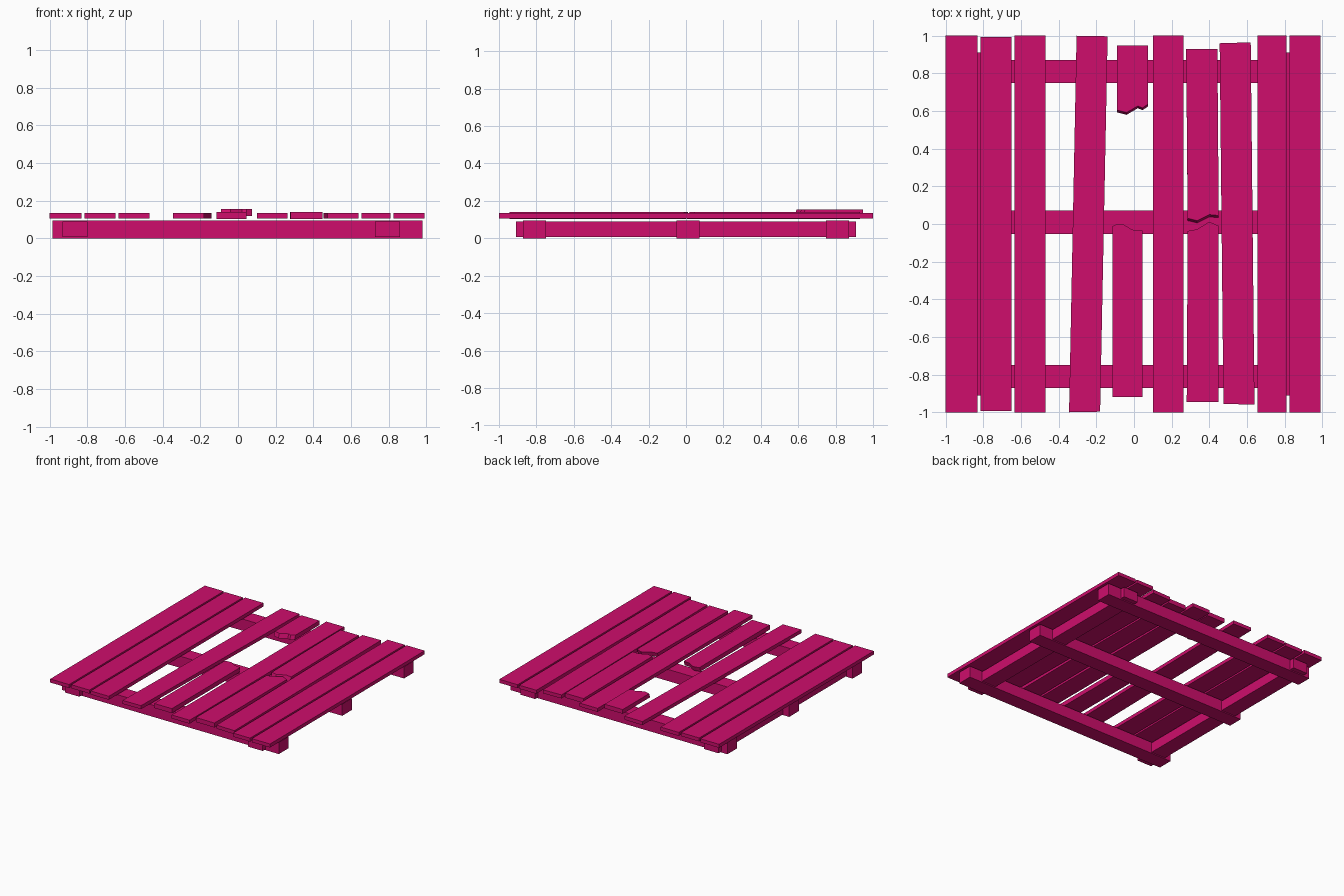
import bpy
import bmesh

cube = bpy.data.objects.get("Cube")
if cube:
    bpy.data.objects.remove(cube, do_unlink=True)

paint = bpy.data.materials.new("magenta paint")
paint.use_nodes = True
color = (0.62, 0.004, 0.15, 1)
paint.diffuse_color = color
paint.node_tree.nodes["Principled BSDF"].inputs["Base Color"].default_value = color


def slab(name, outline, z0, z1, broken=0, slant=0):
    """Extrude a counter-clockwise outline; the first `broken` corners lean at the base."""
    bm = bmesh.new()
    low = [bm.verts.new((x, y - (slant if i < broken else 0), z0))
           for i, (x, y) in enumerate(outline)]
    top = [bm.verts.new((x, y, z1)) for x, y in outline]
    bm.faces.new(low[::-1])
    bm.faces.new(top)
    n = len(outline)
    for i in range(n):
        j = (i + 1) % n
        bm.faces.new((low[i], low[j], top[j], top[i]))
    bmesh.ops.recalc_face_normals(bm, faces=bm.faces)
    mesh = bpy.data.meshes.new(name)
    bm.to_mesh(mesh)
    bm.free()
    mesh.materials.append(paint)
    obj = bpy.data.objects.new(name, mesh)
    bpy.context.collection.objects.link(obj)
    return obj


def box(name, x0, x1, y0, y1, z0, z1):
    return slab(name, [(x0, y0), (x1, y0), (x1, y1), (x0, y1)], z0, z1)


# Frame: three cross beams and two side beams
for name, y in (("front", -0.81), ("middle", 0.01), ("back", 0.81)):
    box(name + "_cross_beam", -0.985, 0.98, y - 0.062, y + 0.062, 0, 0.095)
for name, x in (("right", -0.865), ("left", 0.795)):
    box(name + "_side_beam", x - 0.066, x + 0.066, -0.91, 0.91, 0.008, 0.09)

# Whole straight deck planks
LOW, HIGH = 0.105, 0.134
planks = [(-1, -0.83, 1), (-0.815, -0.65, 0.993), (-0.635, -0.47, 1),
          (0.10, 0.262, 1), (0.655, 0.81, 1), (0.825, 0.99, 1)]
for i, (x0, x1, y) in enumerate(planks):
    box(f"deck_plank_{i + 1}", x0, x1, -y, y, LOW, HIGH)

# Planks knocked askew
slab("skewed_plank_wide", [(-0.345, -1), (-0.18, -0.997), (-0.14, 0.997), (-0.305, 1)],
     LOW, HIGH)
slab("skewed_plank_narrow", [(0.475, -0.955), (0.64, -0.96), (0.62, 0.965), (0.455, 0.96)],
     LOW, HIGH)

# Snapped planks with jagged ends
slab("snapped_plank_back",
     [(0.285, 0.03), (0.335, 0.018), (0.40, 0.05), (0.45, 0.045),
      (0.443, 0.93), (0.277, 0.93)], 0.103, 0.14, 4, 0.012)
slab("snapped_plank_front",
     [(0.45, -0.01), (0.40, 0.012), (0.335, -0.028), (0.285, -0.037),
      (0.28, -0.945), (0.448, -0.945)], 0.103, 0.14, 4, 0.012)
slab("loose_plank_back",
     [(-0.09, 0.605), (-0.04, 0.592), (0.02, 0.627), (0.045, 0.617), (0.075, 0.637),
      (0.075, 0.947), (-0.09, 0.947)], 0.12, 0.155, 5, 0.012)
slab("loose_plank_front",
     [(0.045, -0.035), (-0.01, -0.03), (-0.06, 0), (-0.09, 0), (-0.115, -0.012),
      (-0.115, -0.92), (0.045, -0.92)], 0.103, 0.14, 5, 0.012)
